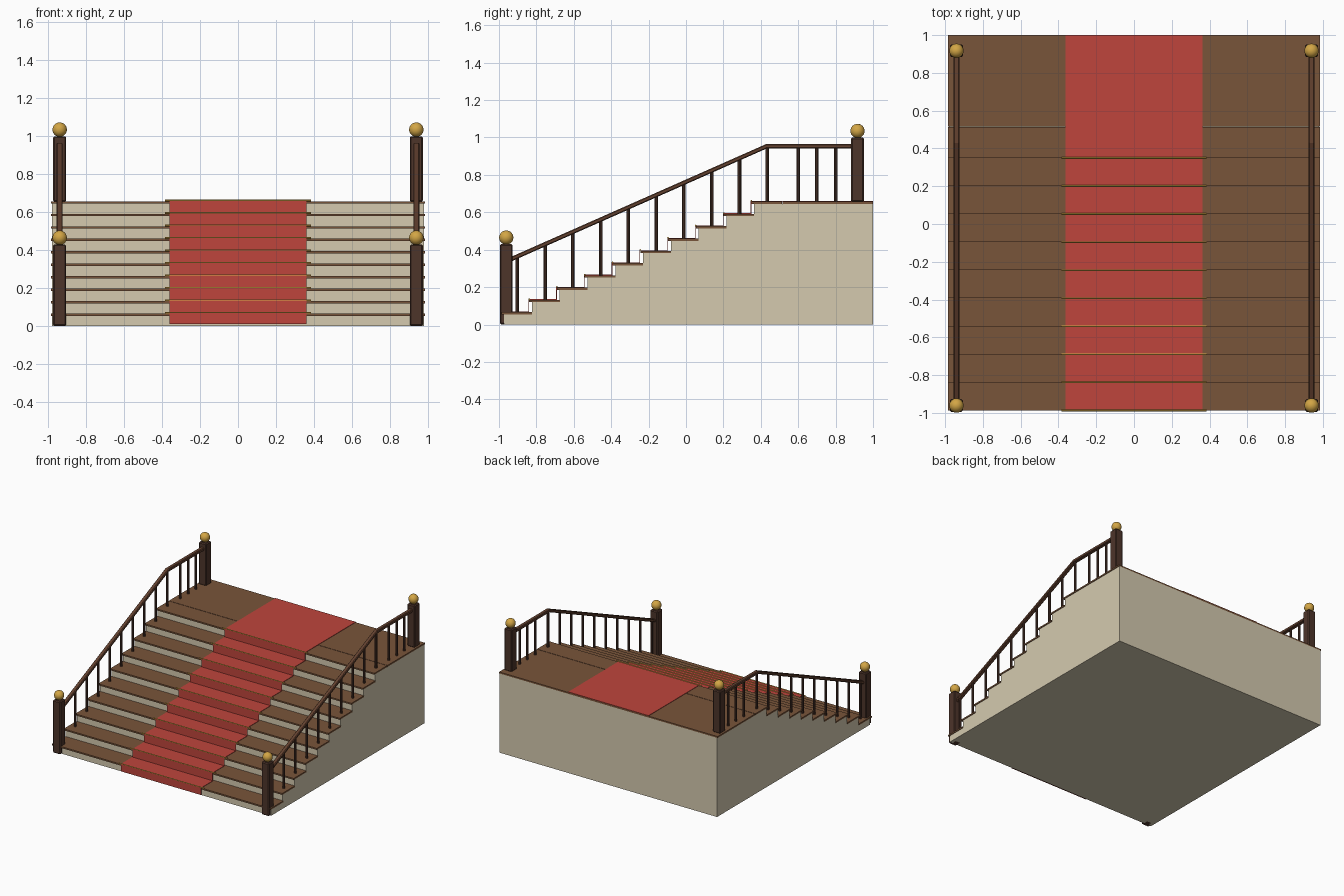
import bpy, bmesh, math
from mathutils import Vector

if "Cube" in bpy.data.objects:
    bpy.data.objects.remove(bpy.data.objects["Cube"])

N = 10            # number of steps
RISE = 0.0657     # step height
GOING = 0.1485    # step depth
Y0 = -0.987       # front edge of lowest tread
NOSE = 0.015      # tread overhang
TH = 0.012        # tread thickness
TOP = N * RISE
BACK = 1.0
RAIL_X = 0.94


def material(name, rgb):
    m = bpy.data.materials.new(name)
    m.diffuse_color = (*rgb, 1)
    m.use_nodes = True
    m.node_tree.nodes["Principled BSDF"].inputs["Base Color"].default_value = m.diffuse_color
    return m


STONE = material("cream_plaster", (0.66, 0.59, 0.43))
WOOD = material("tread_wood", (0.19, 0.09, 0.042))
DARK = material("dark_wood", (0.075, 0.035, 0.023))
RAILW = material("rail_wood", (0.13, 0.055, 0.03))
RED = material("red_carpet", (0.52, 0.06, 0.045))
GOLD = material("brass", (0.65, 0.38, 0.06))


def finish(name, bm, mat, bevel=0):
    bmesh.ops.recalc_face_normals(bm, faces=bm.faces)
    me = bpy.data.meshes.new(name)
    bm.to_mesh(me)
    bm.free()
    ob = bpy.data.objects.new(name, me)
    bpy.context.collection.objects.link(ob)
    me.materials.append(mat)
    if bevel:
        b = ob.modifiers.new("bevel", 'BEVEL')
        b.width = bevel
        b.segments = 1
    return ob


def box(name, x0, x1, y0, y1, z0, z1, mat, bevel=0):
    bm = bmesh.new()
    bmesh.ops.create_cube(bm, size=1)
    for v in bm.verts:
        v.co = (x0 + (v.co.x + .5) * (x1 - x0), y0 + (v.co.y + .5) * (y1 - y0),
                z0 + (v.co.z + .5) * (z1 - z0))
    return finish(name, bm, mat, bevel)


def extrude_x(name, profile, half, mat, cx=0, bevel=0):
    """Extrude a closed (y, z) profile across x."""
    bm = bmesh.new()
    f = bm.faces.new([bm.verts.new((cx - half, y, z)) for y, z in profile])
    r = bmesh.ops.extrude_face_region(bm, geom=[f])
    vs = [g for g in r["geom"] if isinstance(g, bmesh.types.BMVert)]
    bmesh.ops.translate(bm, verts=vs, vec=(2 * half, 0, 0))
    return finish(name, bm, mat, bevel)


def rod(name, a, b, r, mat, sides=8):
    a, b = Vector(a), Vector(b)
    bm = bmesh.new()
    bmesh.ops.create_cone(bm, segments=sides, radius1=r, radius2=r,
                          depth=(b - a).length, cap_ends=True)
    bm.transform((b - a).to_track_quat('Z', 'Y').to_matrix().to_4x4())
    bmesh.ops.translate(bm, verts=bm.verts, vec=(a + b) / 2)
    return finish(name, bm, mat)


def ball(name, loc, r):
    bm = bmesh.new()
    bmesh.ops.create_uvsphere(bm, u_segments=24, v_segments=14, radius=r)
    bmesh.ops.translate(bm, verts=bm.verts, vec=loc)
    for f in bm.faces:
        f.smooth = True
    return finish(name, bm, GOLD)


# Solid stepped body
prof = [(BACK, 0), (Y0 + NOSE, 0)]
for i in range(N):
    y, z = Y0 + NOSE + i * GOING, (i + 1) * RISE - TH
    prof += [(y, z), (y + GOING if i < N - 1 else BACK, z)]
extrude_x("stair_body", prof, 0.98, STONE)

# Treads and landing boards
for i in range(N):
    y, z = Y0 + i * GOING, (i + 1) * RISE
    box(f"tread_{i+1}", -0.985, 0.985, y, y + GOING + NOSE, z - TH, z, WOOD)
box("landing", -0.985, 0.985, Y0 + N * GOING + NOSE + 0.004, BACK, TOP - TH, TOP, WOOD)

# Carpet runner: stepped strip with thickness
T = 0.004
outer, inner = [(Y0 - T, 0.01)], [(Y0 - 0.0005, 0.01)]
for i in range(N):
    y, z = Y0 + i * GOING, (i + 1) * RISE
    end = y + GOING if i < N - 1 else BACK + T
    outer += [(y - T, z + T), (end - T, z + T)]
    inner += [(y - 0.0005, z + 0.0005), (end - (0.0005 if i < N - 1 else T), z + 0.0005)]
extrude_x("carpet_runner", outer + inner[::-1], 0.362, RED)

# Brass carpet rods along the step edges
for i in range(N):
    y, z = Y0 + i * GOING, (i + 1) * RISE + 0.004
    rod(f"carpet_rod_{i+1}", (-0.385, y, z), (0.385, y, z), 0.0045, GOLD)

# Handrail centreline
A, B, C = (-0.945, 0.345), (0.43, 0.953), (0.90, 0.953)


def rail_z(y):
    return B[1] if y > B[0] else A[1] + (y - A[0]) * (B[1] - A[1]) / (B[0] - A[0])


for side, x in (("left", -RAIL_X), ("right", RAIL_X)):
    # Newel posts with ball finials
    for end, y, z0, z1 in (("front", -0.961, 0, 0.43), ("back", 0.917, TOP - 0.002, 1.0)):
        box(f"{end}_newel_{side}", x - 0.034, x + 0.034, y - 0.034, y + 0.034,
            z0, z1, DARK, 0.007)
        ball(f"{end}_finial_{side}", (x, y, z1 + 0.035), 0.038)
    # Handrail
    h = 0.0125
    extrude_x(f"handrail_{side}",
              [(A[0], A[1] - h), (B[0], B[1] - h), (C[0], C[1] - h),
               (C[0], C[1] + h), (B[0], B[1] + h), (A[0], A[1] + h)],
              0.016, RAILW, cx=x, bevel=0.005)
    # Balusters: one per tread, then three on the landing
    feet = [(Y0 + 0.085 + i * GOING, (i + 1) * RISE) for i in range(N)]
    feet += [(y, TOP) for y in (0.60, 0.70, 0.80)]
    for k, (y, z) in enumerate(feet):
        rod(f"baluster_{side}_{k+1}", (x, y, z - 0.002), (x, y, rail_z(y)), 0.0095, DARK)
